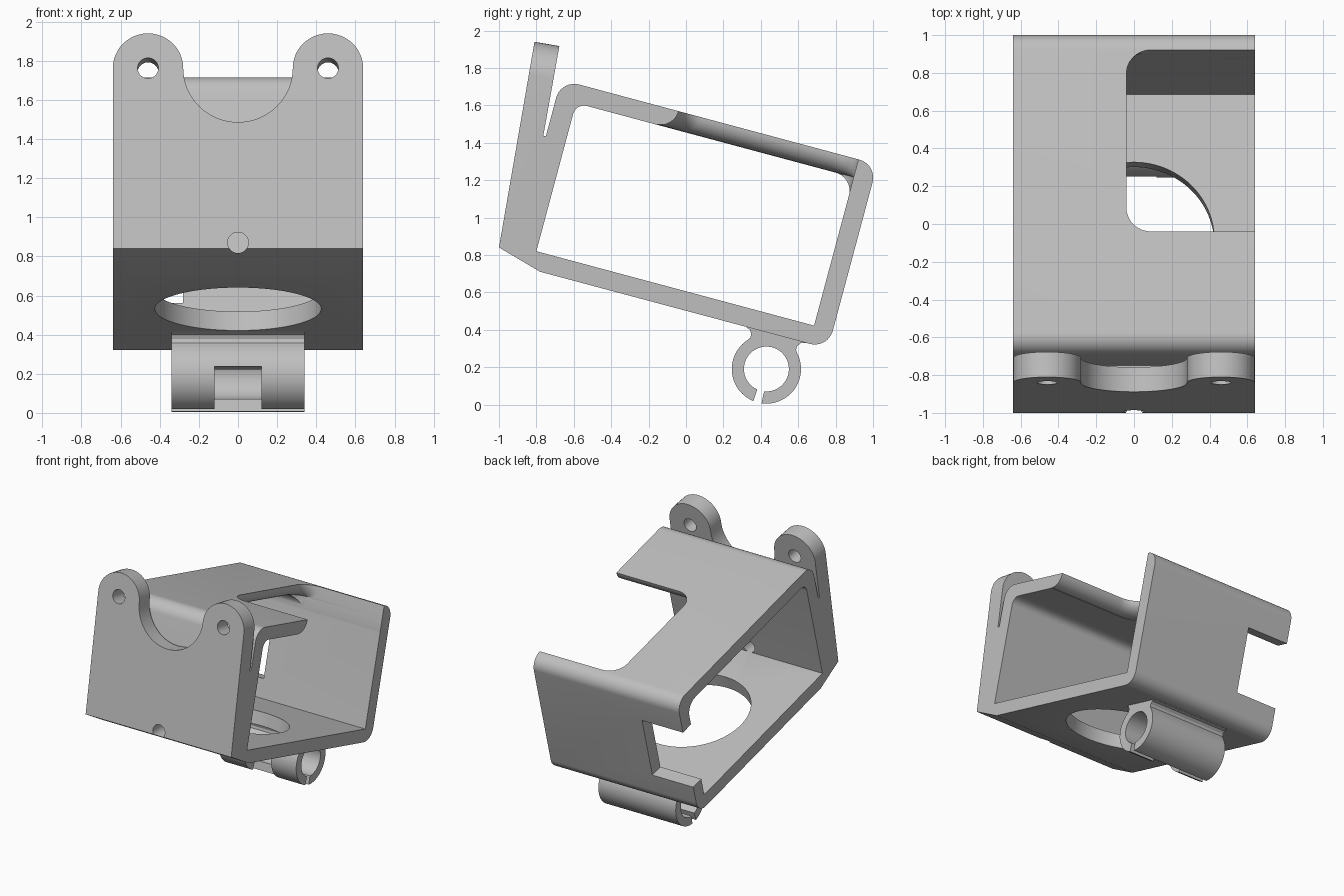
import bpy, bmesh
from math import sin, cos, pi, radians, sqrt
from mathutils import Vector

if "Cube" in bpy.data.objects:
    bpy.data.objects.remove(bpy.data.objects["Cube"], do_unlink=True)

TILT, LEAN = radians(15), radians(9.8)
HALF = 0.64                                   # half width of the body

grey = bpy.data.materials.new("light_grey")
grey.use_nodes = True
grey.diffuse_color = (0.52, 0.52, 0.52, 1)
grey.node_tree.nodes["Principled BSDF"].inputs["Base Color"].default_value = (0.52, 0.52, 0.52, 1)


# Frames: tilted housing (u back, v up), leaning plate (x, t up, n inward), upright
def housing(u, v, x):
    return Vector((x, u * cos(TILT) + v * sin(TILT), v * cos(TILT) - u * sin(TILT)))


def housing_plan(x, u, v):
    return housing(u, v, x)


def plate(x, t, n):
    return Vector((x, -1 + t * sin(LEAN) + n * cos(LEAN), 0.84 + t * cos(LEAN) - n * sin(LEAN)))


def upright(x, z, y):
    return Vector((x, y, z))


def to_housing(y, z):
    return (y * cos(TILT) - z * sin(TILT), y * sin(TILT) + z * cos(TILT))


def arc(cx, cy, r, start, end, steps=12):
    angles = [radians(start + (end - start) * i / steps) for i in range(steps + 1)]
    return [(cx + r * cos(a), cy + r * sin(a)) for a in angles]


def circle(cx, cy, r, steps=48):
    return arc(cx, cy, r, 0, 360, steps)[:-1]


def rect(x0, y0, x1, y1):
    return [(x0, y0), (x1, y0), (x1, y1), (x0, y1)]


def loft(name, rings, frame):
    """Closed solid through (outline, depth) rings."""
    bm = bmesh.new()
    loops = [[bm.verts.new(frame(p, q, d)) for p, q in pts] for pts, d in rings]
    for a, b in zip(loops, loops[1:]):
        for i in range(len(a)):
            j = (i + 1) % len(a)
            bm.faces.new((a[i], a[j], b[j], b[i]))
    bm.faces.new(loops[0])
    bm.faces.new(loops[-1])
    bmesh.ops.recalc_face_normals(bm, faces=bm.faces)
    mesh = bpy.data.meshes.new(name)
    bm.to_mesh(mesh)
    bm.free()
    obj = bpy.data.objects.new(name, mesh)
    bpy.context.collection.objects.link(obj)
    mesh.materials.append(grey)
    return obj


def prism(name, pts, d0, d1, frame):
    return loft(name, [(pts, d0), (pts, d1)], frame)


def combine(target, other, operation="DIFFERENCE"):
    mod = target.modifiers.new("combine", "BOOLEAN")
    mod.operation, mod.solver, mod.object = operation, "EXACT", other
    bpy.context.view_layer.objects.active = target
    bpy.ops.object.modifier_apply(modifier=mod.name)
    bpy.data.objects.remove(other, do_unlink=True)


# Housing with leaning front plate, as one side profile
U0, U1, V0, V1 = -1.095, 0.656, 0.485, 1.505
outline = [to_housing(*p) for p in
           [(-1, 0.84), (-0.81, 1.94), (-0.677, 1.917), (-0.763, 1.437)]]
outline += [(U0, 1.193)]
outline += arc(U0 + 0.1, V1 - 0.1, 0.1, 180, 90)
outline += arc(U1 - 0.1, V1 - 0.1, 0.1, 90, 0)
outline += arc(U1 - 0.1, V0 + 0.1, 0.1, 0, -90)
outline += [to_housing(-0.78, 0.71)]
body = prism("housing", outline, -HALF, HALF, housing)

# Open cavity running side to side
inner = [(-0.985, 0.585), (0.552, 0.585)]
inner += arc(0.452, 1.305, 0.1, 0, 90) + arc(-0.925, 1.345, 0.06, 90, 180)
combine(body, prism("cavity", inner, -1, 1, housing))

# Mounting ears and the round dip between them
ears = arc(-0.46, 0.936, 0.18, 180, 0, 24)
ears += arc(0, 0.936, 0.28, 180, 360, 36)[1:]
ears += arc(0.46, 0.936, 0.18, 180, 0, 24)[1:]
ears += [(0.8, 0.936), (0.8, 1.4), (-0.8, 1.4), (-0.8, 0.936)]
combine(body, prism("ear_trim", ears, -0.2, 0.138, plate))
for side in (-1, 1):
    combine(body, prism("ear_hole", circle(side * 0.46, 0.936, 0.053), -0.1, 0.15, plate))

# Small hole at the foot of the front plate
combine(body, prism("front_hole", circle(0, 0.87, 0.053), -1.2, -0.7, upright))

# Round opening in the floor
combine(body, prism("floor_hole", circle(-0.243, 0, 0.425, 96), -0.8, 0.8,
                    lambda u, x, d: housing(u, 0.53 + d * 0.15, x)))

# Top window, open to one side, with a rounded-under edge
def window_outline(grow):
    x0, u0, u1, r = -0.04 - grow, -0.444 - grow, 0.551, 0.13
    return ([(0.9, u1)] + arc(x0 + r, u1 - r, r, 90, 180) +
            arc(x0 + r, u0 + r, r, 180, 270) + [(0.9, u0)])


R = 0.098
rings = [(window_outline(0), 1.6)]
for i in range(11):
    a = radians(88) * i / 10
    rings.append((window_outline(R - R * cos(a)), V1 - R * sin(a)))
rings.append((window_outline(R), V1 - 0.102))
rings.append((window_outline(R), 1.29))
combine(body, loft("top_window", rings, housing_plan))

# Notch in the back wall, open to the other side
combine(body, prism("back_notch", rect(0.45, 0.73, 0.8, 1.23), -0.9, -0.28, housing))

# Split tube clip under the floor, relieved in the middle
CU, CV, CLIP = 0.366, 0.295, 0.34
tube = arc(CU, CV, 0.185, -83, 263, 64) + arc(CU, CV, 0.12, 261, -81, 64)
clip = prism("clip", tube, -CLIP, CLIP, housing)
combine(clip, prism("clip_relief", rect(CU - 0.3, CV - 0.3, CU, CV), -0.12, 0.12, housing))

# Flared neck joining the clip to the floor
half = [(0.165, 0.495), (0.165, 0.484), (0.14, 0.475), (0.127, 0.455), (0.126, 0.435), (0.137, 0.419)]
neck = [(CU - a, b) for a, b in half] + [(CU + a, b) for a, b in reversed(half)]
combine(clip, prism("neck", neck, -CLIP, CLIP, housing), "UNION")
combine(body, clip, "UNION")

bpy.ops.object.select_all(action="DESELECT")
body.select_set(True)
bpy.context.view_layer.objects.active = body
bpy.ops.object.shade_smooth_by_angle(angle=radians(30))
